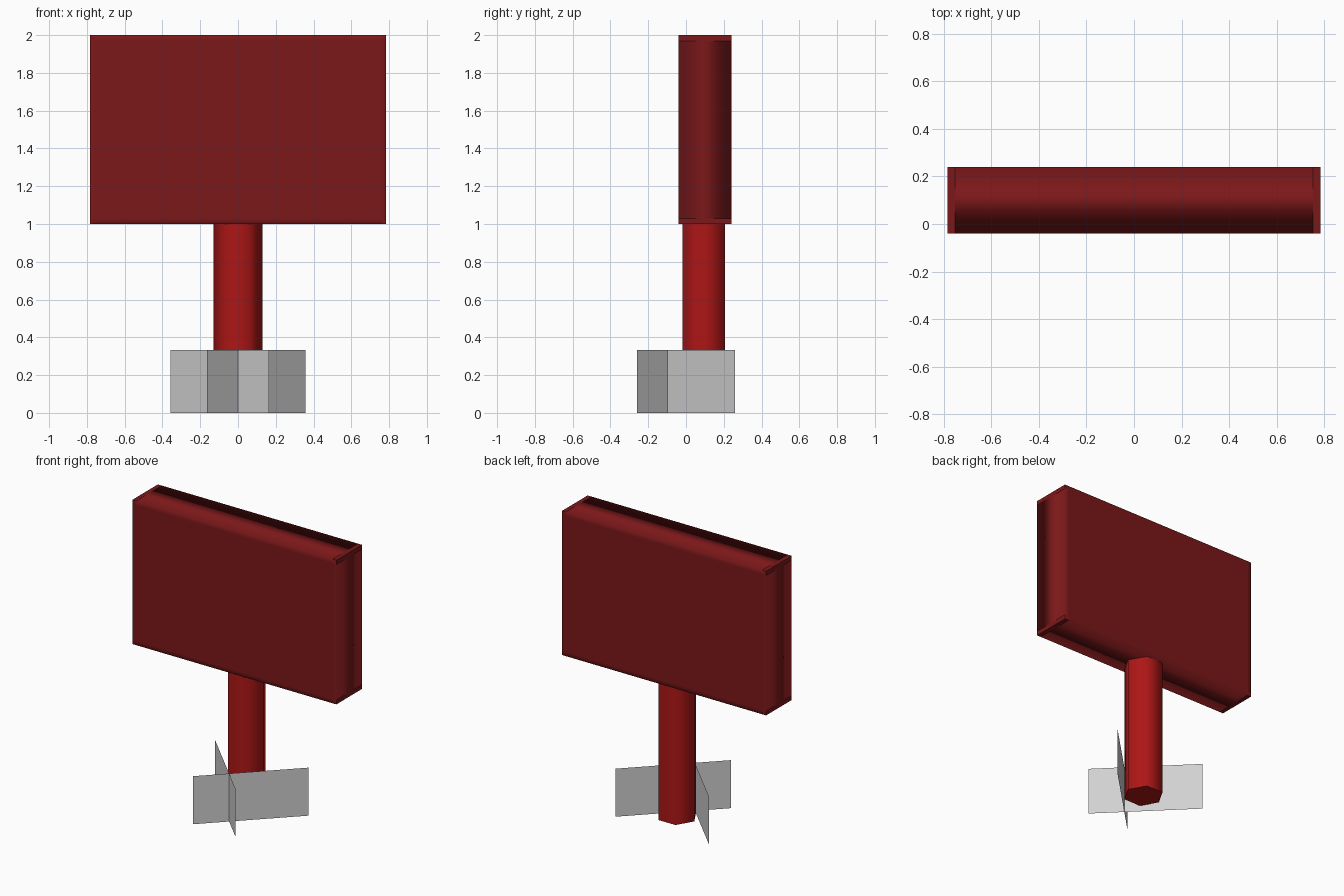
import bpy, bmesh, math
from mathutils import Matrix, Vector

if "Cube" in bpy.data.objects:
    bpy.data.objects.remove(bpy.data.objects["Cube"], do_unlink=True)


def material(name, rgb):
    mat = bpy.data.materials.new(name)
    mat.use_nodes = True
    colour = (*rgb, 1.0)
    mat.diffuse_color = colour
    for node in mat.node_tree.nodes:
        if node.type == "BSDF_PRINCIPLED":
            node.inputs["Base Color"].default_value = colour
            node.inputs["Roughness"].default_value = 0.8
    return mat


def finish(bm, name, mat):
    mesh = bpy.data.meshes.new(name)
    bm.to_mesh(mesh)
    bm.free()
    mesh.materials.append(mat)
    obj = bpy.data.objects.new(name, mesh)
    bpy.context.collection.objects.link(obj)
    return obj


dark_red = material("dark red", (0.20, 0.009, 0.010))
red = material("red", (0.42, 0.008, 0.008))
grey = material("light grey", (0.64, 0.64, 0.64))

# Sign board: a box with loops close to its corners, softly shaded between them
HALF_W, HALF_H, DEPTH, RIM = 0.783, 0.5, 0.28, 0.03
bm = bmesh.new()
bmesh.ops.create_cube(bm, size=1, matrix=Matrix.Diagonal((2 * HALF_W, DEPTH, 2 * HALF_H, 1)))
for axis, half in ((Vector((1, 0, 0)), HALF_W), (Vector((0, 0, 1)), HALF_H)):
    for side in (-1, 1):
        bmesh.ops.bisect_plane(bm, geom=bm.verts[:] + bm.edges[:] + bm.faces[:],
                               plane_co=axis * side * (half - RIM), plane_no=axis)
bm.normal_update()
for f in bm.faces:
    c = f.calc_center_median()
    corner = abs(c.x) > HALF_W - RIM and abs(c.z) > HALF_H - RIM
    f.smooth = not (corner and abs(f.normal.y) < 0.5)
board = finish(bm, "sign_board", dark_red)
board.location = (0, 0.10, 1.5)

# Post: six-sided column with flat ends
POST_R, POST_BOTTOM, POST_TOP = 0.13, 0.035, 1.0
bm = bmesh.new()
ring = [bm.verts.new((POST_R * math.cos(i * math.pi / 3),
                      POST_R * math.sin(i * math.pi / 3), POST_BOTTOM)) for i in range(6)]
base = bm.faces.new(ring)
result = bmesh.ops.extrude_face_region(bm, geom=[base], use_keep_orig=True)
top = [v for v in result["geom"] if isinstance(v, bmesh.types.BMVert)]
bmesh.ops.translate(bm, verts=top, vec=(0, 0, POST_TOP - POST_BOTTOM))
bmesh.ops.recalc_face_normals(bm, faces=bm.faces[:])
for f in bm.faces:
    f.smooth = abs(f.normal.z) < 0.5
post = finish(bm, "post", red)
post.location = (0, 0.095, 0)

# Two crossed upright sheets at the foot, mirrored about x = 0
for side, name in ((1, "left_foot_sheet"), (-1, "right_foot_sheet")):
    bm = bmesh.new()
    front, back = (-0.163 * side, -0.26), (0.358 * side, 0.26)
    corners = [(*front, 0), (*back, 0), (*back, 0.333), (*front, 0.333)]
    face = bm.faces.new([bm.verts.new(c) for c in corners])
    if side < 0:
        face.normal_flip()
    finish(bm, name, grey)
